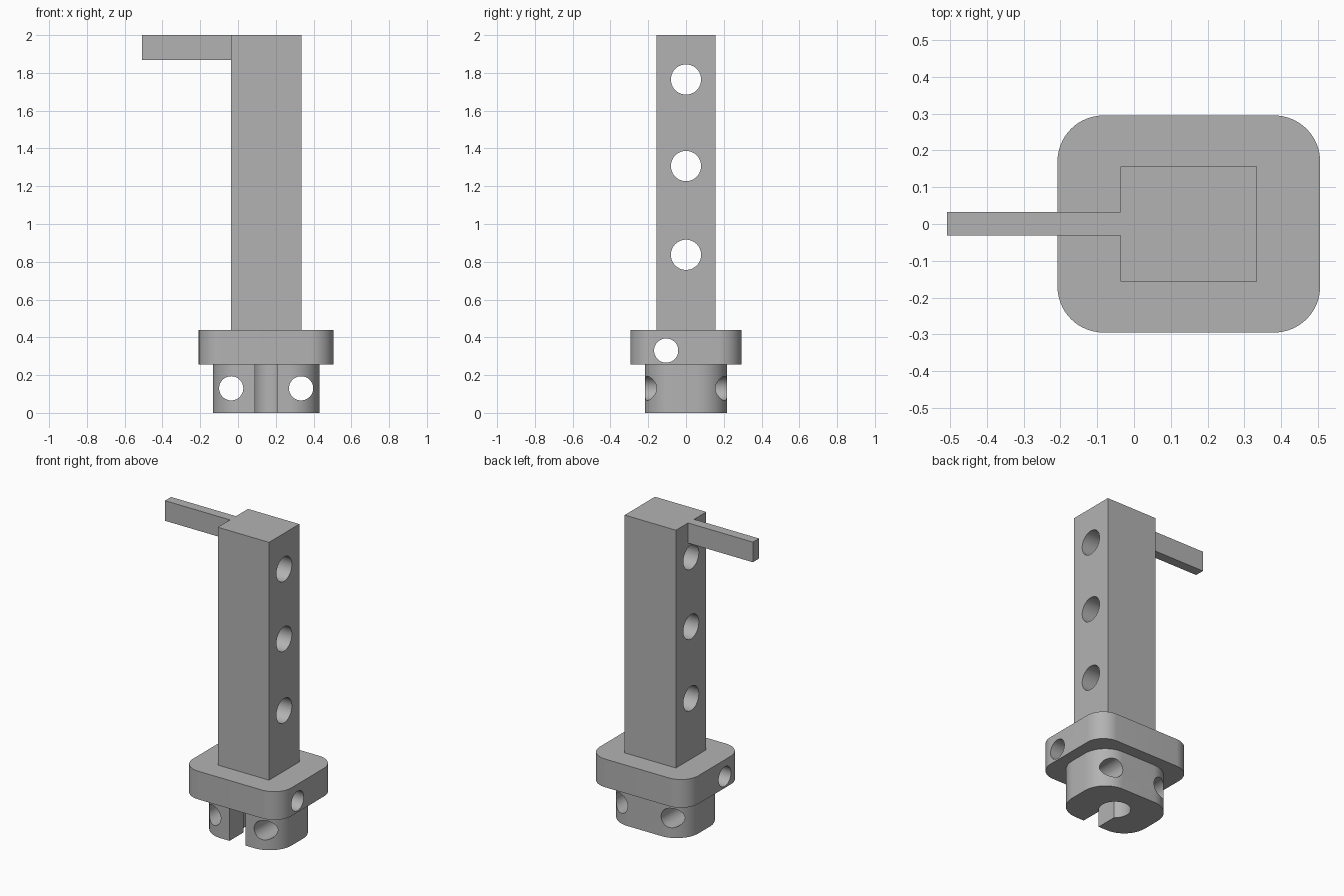
import bpy
import bmesh
import math
from mathutils import Matrix, Vector

cube = bpy.data.objects.get("Cube")
if cube:
    bpy.data.objects.remove(cube, do_unlink=True)

GREY = (0.45, 0.45, 0.45, 1.0)
grey = bpy.data.materials.new("plain grey")
grey.use_nodes = True
grey.diffuse_color = GREY
grey.node_tree.nodes["Principled BSDF"].inputs["Base Color"].default_value = GREY

CENTRE_X = 0.149   # axis shared by the post, flange and collar


def add_object(name, bm):
    bmesh.ops.recalc_face_normals(bm, faces=bm.faces)
    mesh = bpy.data.meshes.new(name)
    bm.to_mesh(mesh)
    bm.free()
    mesh.materials.append(grey)
    obj = bpy.data.objects.new(name, mesh)
    bpy.context.collection.objects.link(obj)
    return obj


def box(name, low, high):
    low, high = Vector(low), Vector(high)
    bm = bmesh.new()
    place = Matrix.Translation((low + high) / 2) @ Matrix.Diagonal((*(high - low), 1))
    bmesh.ops.create_cube(bm, size=1, matrix=place)
    return add_object(name, bm)


def rounded_block(name, half_x, half_y, radius, bottom, top, steps=16):
    """Extruded rectangle with rounded vertical corners."""
    bm = bmesh.new()
    ring = []
    for corner, (sx, sy) in enumerate([(1, 1), (-1, 1), (-1, -1), (1, -1)]):
        for i in range(steps + 1):
            a = (corner + i / steps) * math.pi / 2
            ring.append(bm.verts.new((
                CENTRE_X + sx * (half_x - radius) + radius * math.cos(a),
                sy * (half_y - radius) + radius * math.sin(a), bottom)))
    face = bm.faces.new(ring)
    up = bmesh.ops.extrude_face_region(bm, geom=[face])["geom"]
    moved = [v for v in up if isinstance(v, bmesh.types.BMVert)]
    bmesh.ops.translate(bm, verts=moved, vec=(0, 0, top - bottom))
    return add_object(name, bm)


def rod(axis, centre, radius, length):
    """Cylinder used for drilling, along the given axis."""
    bm = bmesh.new()
    turn = Vector((0, 0, 1)).rotation_difference(Vector(axis)).to_matrix().to_4x4()
    bmesh.ops.create_cone(bm, cap_ends=True, segments=64, radius1=radius,
                          radius2=radius, depth=length,
                          matrix=Matrix.Translation(centre) @ turn)
    return add_object("drill", bm)


def combine(target, tool, operation="DIFFERENCE"):
    mod = target.modifiers.new("combine", "BOOLEAN")
    mod.operation, mod.solver, mod.object = operation, "EXACT", tool
    bpy.context.view_layer.objects.active = target
    bpy.ops.object.modifier_apply(modifier=mod.name)
    bpy.data.objects.remove(tool, do_unlink=True)


# Square post with the side arm merged flush at its top
post = box("post_with_arm", (-0.037, -0.157, 0.44), (0.335, 0.157, 2))
arm = box("arm", (-0.508, -0.031, 1.868), (0.1, 0.032, 2))
combine(post, arm, "UNION")
bm = bmesh.new()
bm.from_mesh(post.data)
bmesh.ops.dissolve_limit(bm, angle_limit=0.01, verts=bm.verts, edges=bm.edges)
bm.to_mesh(post.data)
bm.free()

# Three cross holes through the post
for z in (0.837, 1.307, 1.765):
    combine(post, rod((1, 0, 0), (CENTRE_X, 0, z), 0.08, 1))

# Flange with one offset cross hole
flange = rounded_block("flange", 0.357, 0.295, 0.125, 0.255, 0.44)
combine(flange, rod((1, 0, 0), (CENTRE_X, -0.105, 0.33), 0.064, 2))

# Collar with a bore, a front slot and two cross holes
collar = rounded_block("collar", 0.282, 0.218, 0.16, 0, 0.255)
combine(collar, rod((0, 0, 1), (CENTRE_X, 0, 0.13), 0.095, 1))
combine(collar, box("slot", (0.091, -0.5, -0.2), (0.207, 0, 0.5)))
for side in (-1, 1):
    combine(collar, rod((0, 1, 0), (CENTRE_X + side * 0.185, 0, 0.13), 0.064, 1))

# Smooth the round walls and keep the edges crisp
bpy.ops.object.select_all(action="DESELECT")
for obj in (post, flange, collar):
    obj.select_set(True)
bpy.context.view_layer.objects.active = post
bpy.ops.object.shade_smooth_by_angle(angle=math.radians(30))
